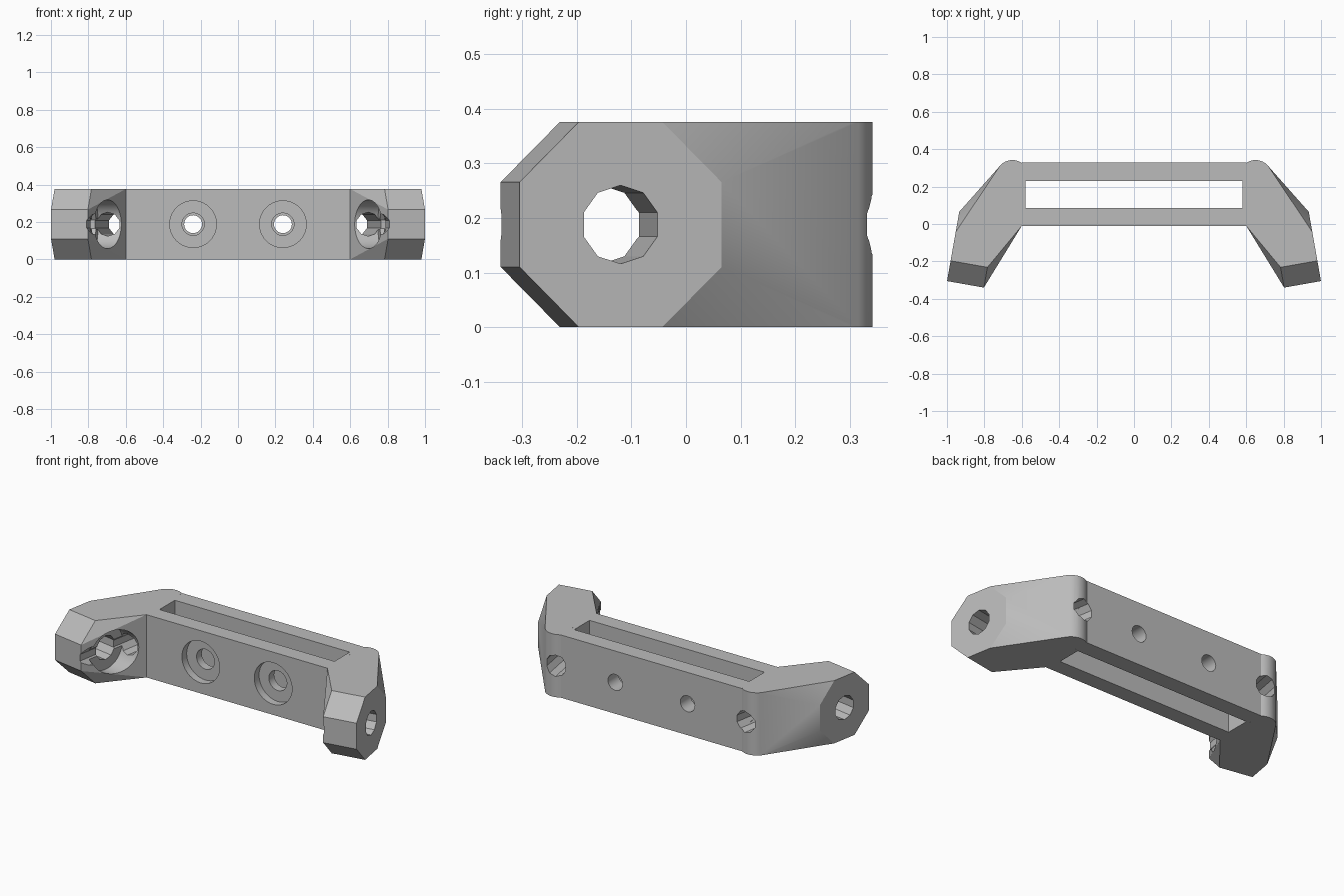
import bpy, bmesh, math
from mathutils import Vector

cube = bpy.data.objects.get("Cube")
if cube:
    bpy.data.objects.remove(cube, do_unlink=True)

H = 0.376            # height of the whole part
MID = H / 2
TILT = math.radians(10)

grey = bpy.data.materials.new("plain_grey")
grey.use_nodes = True
colour = (0.5, 0.5, 0.5, 1)
grey.diffuse_color = colour
grey.node_tree.nodes["Principled BSDF"].inputs["Base Color"].default_value = colour


def hull(name, points):
    """Solid convex object around the points, with flat areas merged."""
    bm = bmesh.new()
    for p in points:
        bm.verts.new(p)
    out = bmesh.ops.convex_hull(bm, input=bm.verts)
    spare = {v for v in out["geom_interior"] + out["geom_unused"]
             if isinstance(v, bmesh.types.BMVert)}
    bmesh.ops.delete(bm, geom=list(spare), context="VERTS")
    bmesh.ops.dissolve_limit(bm, angle_limit=0.01, verts=bm.verts, edges=bm.edges)
    bmesh.ops.recalc_face_normals(bm, faces=bm.faces)
    mesh = bpy.data.meshes.new(name)
    bm.to_mesh(mesh)
    bm.free()
    mesh.materials.append(grey)
    obj = bpy.data.objects.new(name, mesh)
    bpy.context.collection.objects.link(obj)
    return obj


def box(name, x, y0, y1, z0, z1):
    return hull(name, [(a, b, c) for a in (-x, x) for b in (y0, y1) for c in (z0, z1)])


def ring_points(start, end, radius, sides, turn=0.0):
    """Corner points of a prism whose axis is horizontal."""
    side = (end - start).normalized().cross(Vector((0, 0, 1)))
    pts = []
    for i in range(sides):
        a = math.tau * (i + turn) / sides
        off = side * math.sin(a) * radius + Vector((0, 0, math.cos(a) * radius))
        pts += [start + off, end + off]
    return pts


def rod(name, start, end, radius, sides):
    return hull(name, ring_points(start, end, radius, sides))


def combine(body, other, operation):
    mod = body.modifiers.new("combine", "BOOLEAN")
    mod.operation, mod.solver, mod.object = operation, "EXACT", other
    bpy.context.view_layer.objects.active = body
    bpy.ops.object.modifier_apply(modifier=mod.name)
    bpy.data.objects.remove(other, do_unlink=True)


# Straight bar
body = box("handle_bracket", 0.6, -0.01, 0.328, 0, H)
cutters = [box("slot_cutter", 0.58, 0.085, 0.23, -0.1, H + 0.1)]

for s in (-1, 1):
    def at(x, y, z=MID):
        return Vector((s * x, y, z))

    out = at(math.cos(TILT), math.sin(TILT), 0)      # outward from the end plate
    back = at(-math.sin(TILT), math.cos(TILT), 0)    # along the end plate
    outer = at(0.967, -0.12)
    inner = outer - out * 0.2

    # Arm: octagonal end plate blended into a rounded rear post
    points = ring_points(inner, outer, MID / math.cos(math.pi / 8), 8, 0.5)
    for z in (0, H):
        points.append(at(0.6, -0.01, z))
        for i in range(13):
            a = math.radians(125 - i * 8)
            points.append(at(0.65 + 0.087 * math.cos(a), 0.255 + 0.087 * math.sin(a), z))
    combine(body, hull("arm", points), "UNION")

    # Bolt hole through the plate, its inner pocket, and the long screw hole
    screw = at(0.705, -0.1)
    cutters += [
        rod("plate_hole_cutter", inner - out * 0.1, outer + out * 0.1, 0.072, 10),
        rod("pocket_cutter", inner, inner - out * 0.35, 0.13, 40),
        rod("screw_hole_cutter", screw - back * 0.5, screw + back * 0.5, 0.064, 10),
    ]

    # Counterbored holes through the bar
    cutters += [
        rod("counterbore_cutter", at(0.24, -0.1), at(0.24, 0.035), 0.125, 40),
        rod("front_hole_cutter", at(0.24, 0), at(0.24, 0.15), 0.06, 20),
        rod("rear_hole_cutter", at(0.24, 0.15), at(0.24, 0.4), 0.048, 20),
    ]

for cutter in cutters:
    combine(body, cutter, "DIFFERENCE")

# Smooth the round surfaces and keep the edges sharp
bpy.ops.object.select_all(action="DESELECT")
body.select_set(True)
bpy.context.view_layer.objects.active = body
bpy.ops.object.shade_smooth_by_angle(angle=math.radians(25))
